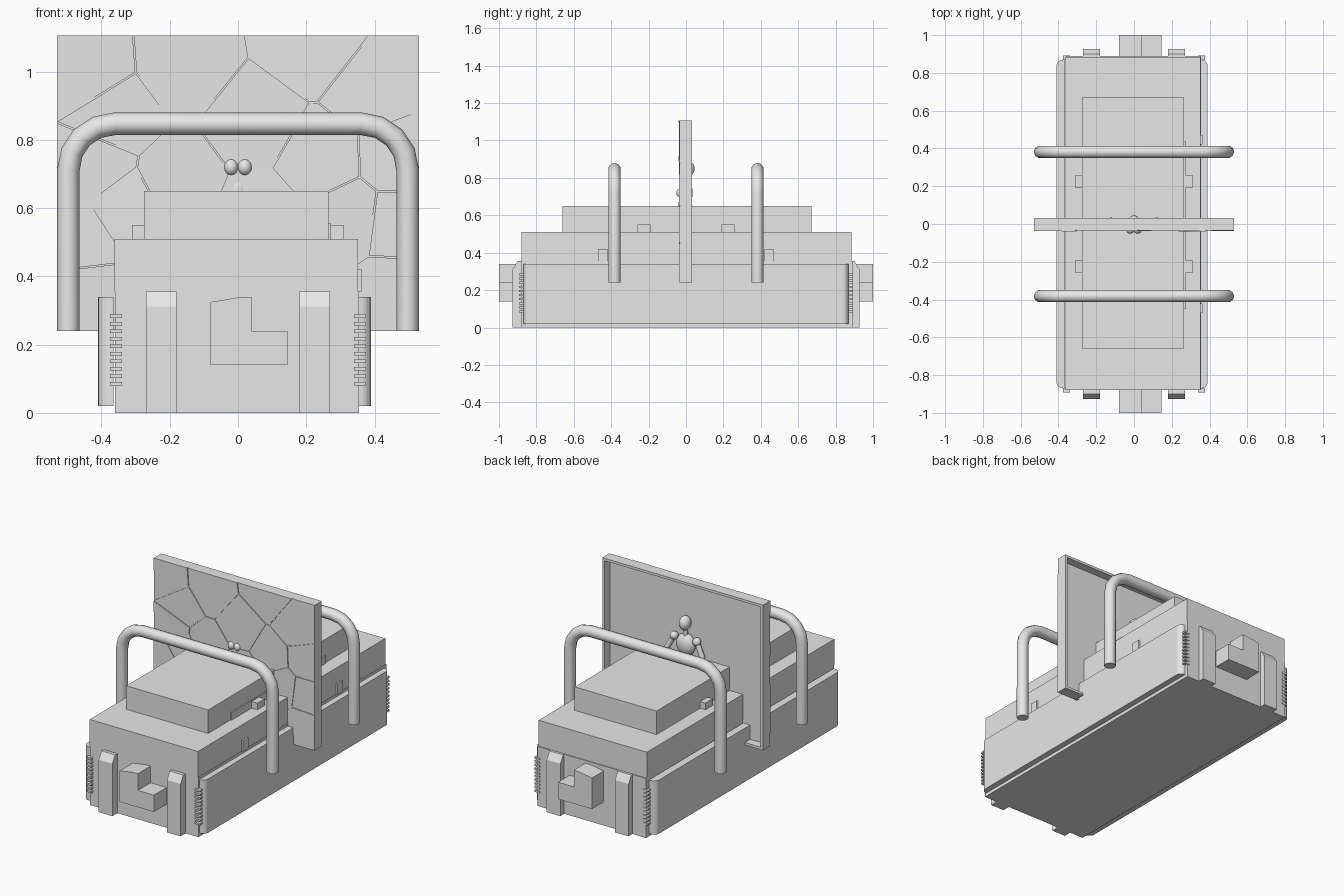
import bpy, bmesh, math, random
from mathutils import Vector

random.seed(4)
cube = bpy.data.objects.get("Cube")
if cube:
    bpy.data.objects.remove(cube)

GREY = (0.8, 0.8, 0.8, 1)
grey = bpy.data.materials.new("plain_grey")
grey.use_nodes = True
grey.diffuse_color = GREY
grey.node_tree.nodes["Principled BSDF"].inputs["Base Color"].default_value = GREY


def finish(name, bm, smooth=False):
    bmesh.ops.recalc_face_normals(bm, faces=bm.faces)
    mesh = bpy.data.meshes.new(name)
    bm.to_mesh(mesh)
    bm.free()
    mesh.materials.append(grey)
    for p in mesh.polygons:
        p.use_smooth = smooth
    ob = bpy.data.objects.new(name, mesh)
    bpy.context.collection.objects.link(ob)
    return ob


def add_box(bm, xs, ys, zs):
    made = bmesh.ops.create_cube(bm, size=1)["verts"]
    for v in made:
        v.co = [(r[0] + r[1]) / 2 + c * (r[1] - r[0]) for r, c in zip((xs, ys, zs), v.co)]
    return made


def box(name, xs, ys, zs):
    bm = bmesh.new()
    add_box(bm, xs, ys, zs)
    return finish(name, bm)


def prism(name, outline, offset):
    bm = bmesh.new()
    face = bm.faces.new([bm.verts.new(p) for p in outline])
    made = bmesh.ops.extrude_face_region(bm, geom=[face])["geom"]
    bmesh.ops.translate(bm, vec=offset, verts=[g for g in made if isinstance(g, bmesh.types.BMVert)])
    return finish(name, bm)


def tube(name, points, radius, sides):
    data = bpy.data.curves.new(name, "CURVE")
    data.dimensions = "3D"
    data.bevel_depth = radius
    data.bevel_resolution = sides
    data.use_fill_caps = True
    line = data.splines.new("POLY")
    line.points.add(len(points) - 1)
    for p, co in zip(line.points, points):
        p.co = (*co, 1)
    data.materials.append(grey)
    ob = bpy.data.objects.new(name, data)
    bpy.context.collection.objects.link(ob)
    return ob


def ball(name, centre, size):
    bm = bmesh.new()
    bmesh.ops.create_uvsphere(bm, u_segments=16, v_segments=10, radius=1)
    for v in bm.verts:
        v.co = Vector(centre) + Vector(a * b for a, b in zip(v.co, size))
    return finish(name, bm, True)


# Stepped body
box("lower_body", (-.36, .355), (-.88, .89), (0, .355))
box("middle_body", (-.362, .352), (-.88, .885), (.355, .51))
box("upper_body", (-.275, .265), (-.66, .67), (.51, .65))

# Side skirts with rounded ends and bottom corners
for side, inner, outer in (("right", -.365, -.41), ("left", .355, .39)):
    bm = bmesh.new()
    add_box(bm, sorted((inner, outer)), (-.87, .87), (.02, .34))
    ends = [e for e in bm.edges if all(abs(v.co.x - outer) < .001 for v in e.verts)
            and abs(e.verts[0].co.z - e.verts[1].co.z) > .1]
    bmesh.ops.bevel(bm, geom=ends, offset=.033, segments=5, profile=.5, affect="EDGES")
    finish(side + "_skirt", bm)

# Details at both ends
L_SHAPE = ((-.08, .14), (.145, .14), (.145, .24), (.04, .24), (.04, .34), (0, .338), (-.08, .325))
POST = ((.88, 0), (.927, 0), (.927, .312), (.9, .355), (.88, .355))
for end, d in (("front", -1), ("back", 1)):
    prism(end + "_hitch", [(x, d * .88, z) for x, z in L_SHAPE], (0, d * .12, 0))
    for side, x in (("right", -.27), ("left", .18)):
        prism(f"{end}_{side}_post", [(x, d * y, z) for y, z in POST], (.09, 0, 0))
    # Vent slats beside the skirts
    bm = bmesh.new()
    for s in (-1, 1):
        for i in range(10):
            z = .08 + i * .022
            add_box(bm, sorted((s * .34, s * .375)), sorted((d * .87, d * .893)), (z, z + .011))
    finish(end + "_vent_slats", bm)

# Deck rails, blocks and side plates
for side, s in (("right", -1), ("left", 1)):
    box(side + "_deck_rail", sorted((s * .25, s * .272)), (-.45, .44), (.51, .555))
    for end, d in (("front", -1), ("back", 1)):
        box(f"{end}_{side}_deck_block", sorted((s * .265, s * .31)), sorted((d * .19, d * .26)), (.51, .55))
        box(f"{end}_{side}_plate", sorted((s * .35, s * .362)), sorted((d * .42, d * .47)), (.355, .42))

# Roll bars: low-segment bends in round tube
for end, y in (("front", -.382), ("back", .382)):
    half = [(.497, y, .24)]
    for i in range(5):
        a = i * math.pi / 8
        half.append((.362 + .135 * math.cos(a), y, .712 + .135 * math.sin(a)))
    path = half + [(-x, yy, z) for x, yy, z in reversed(half)]
    tube(end + "_roll_bar", path, .033, 3)

# Upright wall: thin sheet with a deep rim behind
X, LOW, HIGH = .53, .24, 1.106
bm = bmesh.new()
add_box(bm, (-X, X), (-.032, -.018), (LOW, HIGH))
for s in (-1, 1):
    add_box(bm, sorted((s * X, s * (X - .015))), (-.025, .032), (LOW, HIGH))
    add_box(bm, sorted((s * X, s * .4)), (-.025, .032), (LOW, LOW + .015))
add_box(bm, (-X, X), (-.025, .032), (HIGH - .015, HIGH))
finish("wall_panel", bm)

# Stone facing: cells cut around seed points
SEEDS = [(-.44, 1), (-.16, 1.02), (.22, 1.08), (.4, .94), (-.36, .87), (.05, .85),
         (-.42, .72), (-.33, .6), (-.47, .51), (-.18, .68), (.24, .74), (.47, .75),
         (.32, .57), (.47, .55), (.46, .36), (-.45, .34), (.06, .58), (-.2, .45), (.2, .4)]
stones = bmesh.new()
for x, z in SEEDS:
    here = Vector((x, 0, z))
    cell = bmesh.new()
    corners = ((-X, LOW), (X, LOW), (X, HIGH), (-X, HIGH))
    cell.faces.new([cell.verts.new((a, 0, b)) for a, b in corners])
    for a, b in SEEDS:
        other = Vector((a, 0, b))
        gap = other - here
        if gap.length > 0:
            mid = (here + other) / 2 - gap.normalized() * .002
            bmesh.ops.bisect_plane(cell, geom=cell.verts[:] + cell.edges[:] + cell.faces[:],
                                   plane_co=mid, plane_no=gap, clear_outer=True)
    rim = [v.co.copy() for v in cell.faces[:][0].verts]
    cell.free()
    # Each stone leans a little
    lean_x, lean_z = random.uniform(-.012, .012), random.uniform(-.012, .012)
    back = [stones.verts.new((p.x, -.03, p.z)) for p in rim]
    front = [stones.verts.new((p.x, -.037 + lean_x * (p.x - x) + lean_z * (p.z - z), p.z)) for p in rim]
    stones.faces.new(front)
    stones.faces.new(back[::-1])
    for i in range(len(rim)):
        j = (i + 1) % len(rim)
        stones.faces.new((back[i], back[j], front[j], front[i]))
finish("stone_facing", stones)

# Small figure set into the wall
ball("figure_head", (0, .008, .85), (.032, .038, .042))
tube("figure_neck", [(0, .004, .76), (0, .004, .83)], .014, 3)
ball("figure_torso", (0, 0, .72), (.06, .036, .065))
ball("figure_waist", (0, -.005, .65), (.035, .036, .06))
for side, s in (("right", -1), ("left", 1)):
    ball(side + "_chest", (s * .02, -.03, .72), (.021, .022, .024))
    ball(side + "_shoulder", (s * .075, .005, .755), (.024, .024, .024))
    tube(side + "_arm", [(s * .075, .005, .755), (s * .115, .012, .68), (s * .13, .03, .6)], .015, 3)
